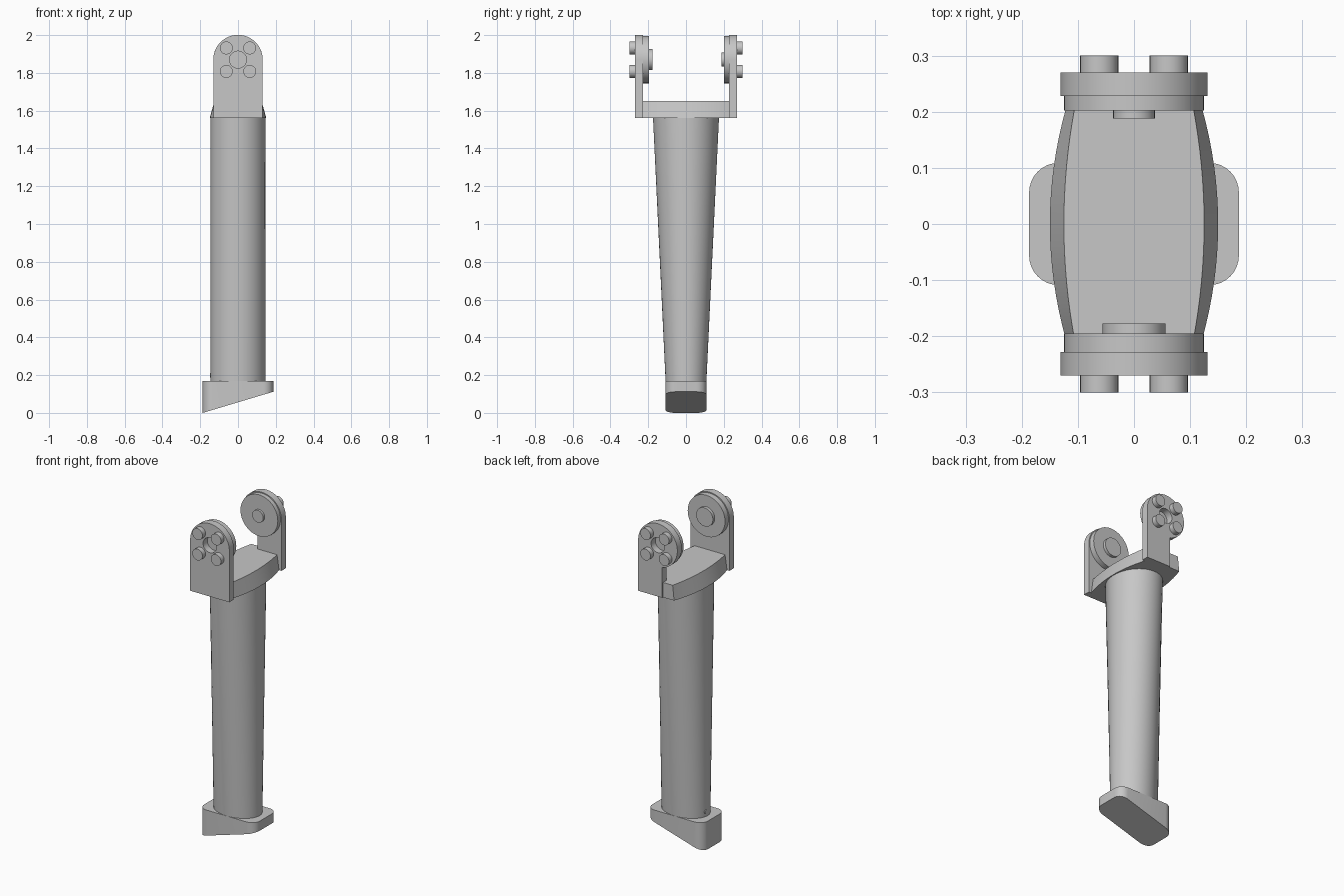
import bpy, bmesh, math
from mathutils import Matrix

if "Cube" in bpy.data.objects:
    bpy.data.objects.remove(bpy.data.objects["Cube"])

grey = bpy.data.materials.new("plain_grey")
grey.diffuse_color = (0.57, 0.57, 0.57, 1)
grey.use_nodes = True
grey.node_tree.nodes["Principled BSDF"].inputs["Base Color"].default_value = grey.diffuse_color


def finish(bm, name, angle=None):
    bmesh.ops.recalc_face_normals(bm, faces=bm.faces[:])
    me = bpy.data.meshes.new(name)
    bm.to_mesh(me)
    bm.free()
    me.materials.append(grey)
    ob = bpy.data.objects.new(name, me)
    bpy.context.collection.objects.link(ob)
    if angle:
        bpy.ops.object.select_all(action='DESELECT')
        ob.select_set(True)
        bpy.context.view_layer.objects.active = ob
        bpy.ops.object.shade_smooth_by_angle(angle=math.radians(angle))
    return ob


def arc(cx, cy, r, a0, a1, n):
    return [(cx + r * math.cos(math.radians(a0 + (a1 - a0) * i / n)),
             cy + r * math.sin(math.radians(a0 + (a1 - a0) * i / n))) for i in range(n + 1)]


def loft(name, lower, upper, angle=30):
    """Solid between two rings of 3D points."""
    bm = bmesh.new()
    a = [bm.verts.new(p) for p in lower]
    b = [bm.verts.new(p) for p in upper]
    n = len(a)
    bm.faces.new(a)
    bm.faces.new(b)
    for i in range(n):
        j = (i + 1) % n
        bm.faces.new((a[i], a[j], b[j], b[i]))
    return finish(bm, name, angle)


def disc(name, x, z, r, y0, y1, seg=48):
    """Cylinder lying along y."""
    ring = arc(x, z, r, 0, 360, seg)[:-1]
    return loft(name, [(u, y0, v) for u, v in ring], [(u, y1, v) for u, v in ring])


def plate_with_hole(name, outline, hole, y0, y1):
    bm = bmesh.new()
    for loop in (outline, hole):
        vs = [bm.verts.new((u, y0, v)) for u, v in loop]
        for i in range(len(vs)):
            bm.edges.new((vs[i], vs[(i + 1) % len(vs)]))
    bmesh.ops.triangle_fill(bm, use_beauty=True, edges=bm.edges[:])
    res = bmesh.ops.extrude_face_region(bm, geom=bm.faces[:], use_keep_orig=True)
    new = [e for e in res["geom"] if isinstance(e, bmesh.types.BMVert)]
    bmesh.ops.translate(bm, verts=new, vec=(0, y1 - y0, 0))
    return finish(bm, name, 30)


# Foot: rounded block with a slanted sole
FX, FY, R = 0.187, 0.109, 0.053
plan = []
for sx, sy, a in ((1, 1, 0), (-1, 1, 90), (-1, -1, 180), (1, -1, 270)):
    plan += arc(sx * (FX - R), sy * (FY - R), R, a, a + 90, 8)
loft("foot", [(x, y, 0.112 * (x + FX) / (2 * FX)) for x, y in plan],
     [(x, y, 0.17) for x, y in plan])

# Shaft: oval column that widens front to back towards the top
circle = arc(0, 0, 1, 0, 360, 64)[:-1]
loft("shaft", [(0.145 * x, 0.108 * y, 0.168) for x, y in circle],
     [(0.145 * x, 0.175 * y, 1.57) for x, y in circle])

# Small pin low on the left side of the shaft
disc_pin = arc(0.015, 0.2, 0.012, 0, 360, 16)[:-1]
loft("side_pin", [(-0.147, y, z) for y, z in disc_pin], [(-0.13, y, z) for y, z in disc_pin])


# Yoke base: bulged block, wider at the bottom
def bulge(w, k, z, end=0.262, n=20):
    ys = [-end + 2 * end * i / n for i in range(n + 1)]
    right = [(w - k * y * y, y, z) for y in ys]
    return right + [(-x, y, z) for x, y, z in reversed(right)]


loft("yoke_base", bulge(0.15, 0.675, 1.56), bulge(0.125, 0.45, 1.65))

# Two ears carrying bearing discs, hubs and bolts
CZ, ER = 1.87, 0.131
hole = arc(0, CZ, 0.045, 0, 360, 32)[:-1]
front_outline = [(-ER, 1.56), (ER, 1.56)] + arc(0, CZ, ER, 0, 180, 40)
a_end = 180 + math.degrees(math.acos(0.03 / ER))
back_outline = [(-0.03, 1.56), (ER, 1.56)] + arc(0, CZ, ER, 0, a_end, 56)

for side, s, outline, inner, hub_r, hub_y in (
        ("front", -1, front_outline, 0.195, 0.056, 0.177),
        ("back", 1, back_outline, 0.202, 0.037, 0.188)):
    plate_with_hole(side + "_ear", outline, hole, s * 0.228, s * 0.27)
    disc(side + "_bearing_disc", 0, CZ, 0.125, s * inner, s * 0.229)
    disc(side + "_hub", 0, CZ, hub_r, s * hub_y, s * (inner + 0.005))
    for i, (dx, dz) in enumerate(((-1, -1), (1, -1), (1, 1), (-1, 1))):
        disc(f"{side}_bolt_{i + 1}", dx * 0.062, CZ + dz * 0.062, 0.034,
             s * 0.26, s * 0.30, 32)
